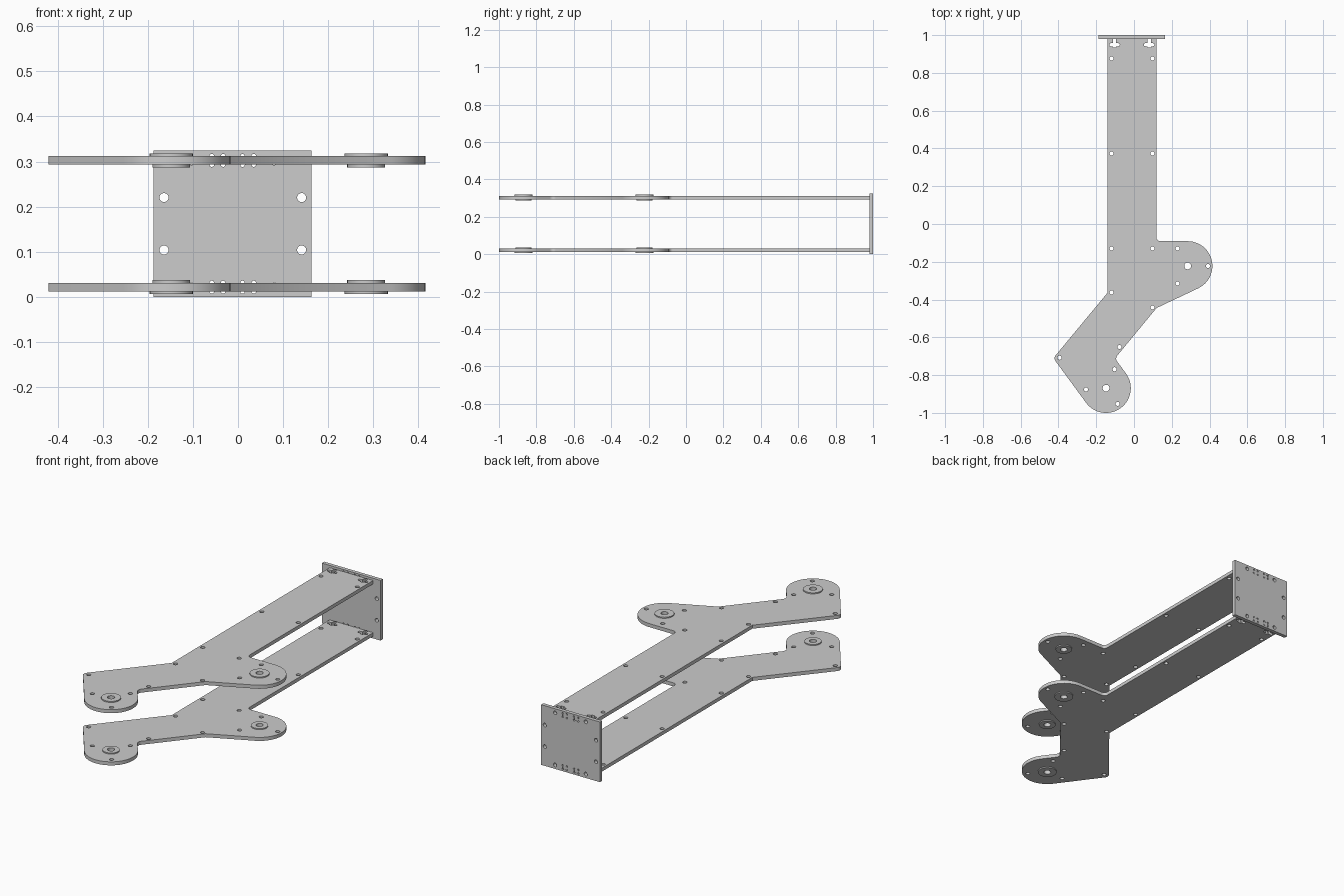
import bpy, bmesh
from math import sin, cos, radians, pi, tan
from mathutils import Vector, Matrix

if "Cube" in bpy.data.objects:
    bpy.data.objects.remove(bpy.data.objects["Cube"], do_unlink=True)

metal = bpy.data.materials.new("grey_metal")
metal.use_nodes = True
GREY = (0.604, 0.604, 0.604, 1)
metal.diffuse_color = GREY
metal.node_tree.nodes["Principled BSDF"].inputs["Base Color"].default_value = GREY


def arc(cx, cy, r, a0, a1, n=24):
    """Points on an arc from angle a0 to a1, in degrees."""
    angles = [radians(a0 + (a1 - a0) * i / n) for i in range(n + 1)]
    return [(cx + r * cos(a), cy + r * sin(a)) for a in angles]


def circle(cx, cy, r, n=32):
    return arc(cx, cy, r, 0, 360, n)[:-1]


def fillet(before, corner, after, r, n=8):
    """Round one corner of an outline."""
    c = Vector(corner)
    u, v = (Vector(before) - c).normalized(), (Vector(after) - c).normalized()
    half = u.angle(v) / 2
    centre = c + (u + v).normalized() * (r / sin(half))
    p, q = c + u * (r / tan(half)) - centre, c + v * (r / tan(half)) - centre
    return [tuple(centre + p.lerp(q, i / n).normalized() * r) for i in range(n + 1)]


def sheet(name, loops, thickness, matrix):
    """Flat part from an outer loop and hole loops."""
    curve = bpy.data.curves.new(name, "CURVE")
    curve.dimensions, curve.fill_mode = "2D", "BOTH"
    curve.extrude = thickness / 2
    for loop in loops:
        spline = curve.splines.new("POLY")
        spline.points.add(len(loop) - 1)
        for point, (x, y) in zip(spline.points, loop):
            point.co = (x, y, 0, 1)
        spline.use_cyclic_u = True
    obj = bpy.data.objects.new(name, curve)
    bpy.context.collection.objects.link(obj)
    bpy.ops.object.select_all(action="DESELECT")
    obj.select_set(True)
    bpy.context.view_layer.objects.active = obj
    bpy.ops.object.convert(target="MESH")
    obj = bpy.context.object
    obj.name = name
    mesh = obj.data
    mesh.transform(matrix)
    bm = bmesh.new()
    bm.from_mesh(mesh)
    bmesh.ops.remove_doubles(bm, verts=bm.verts, dist=1e-5)
    bmesh.ops.recalc_face_normals(bm, faces=bm.faces)
    bm.to_mesh(mesh)
    bm.free()
    mesh.materials.clear()
    mesh.materials.append(metal)
    bpy.ops.object.shade_smooth_by_angle(angle=radians(30))


LEFT, RIGHT, END = -0.14, 0.119, 0.98
MID_Z, SPACING, THICK = 0.162, 0.1405, 0.019
R = 0.131
HIP, FOOT = (0.284, -0.222), (-0.148, -0.869)
TABS = [(-0.058, -0.033), (0.01, 0.035)]
BOLTS = [-0.103, 0.08]


def nut_slot(x):
    """T-shaped slot open to the end of the arm."""
    w, y, r = 0.009, 0.949, 0.008
    return ([(x - w, END), (x - w, y + r)]
            + arc(x - 0.02, y, r, 90, 270, 8)
            + [(x - w, y - r), (x - w, 0.934), (x + w, 0.934), (x + w, y - r)]
            + arc(x + 0.02, y, r, -90, 90, 8)
            + [(x + w, y + r), (x + w, END)])


# Side arm outline, clockwise from the mounting end
outline = [(LEFT, END)] + nut_slot(BOLTS[0])
for a, b in TABS:
    a, b = a + 0.001, b - 0.001
    outline += [(a, END), (a, 0.999), (b, 0.999), (b, END)]
outline += nut_slot(BOLTS[1]) + [(RIGHT, END)]
outline += fillet((RIGHT, 0.5), (RIGHT, -0.091), (0.25, -0.091), 0.02)
outline += arc(*HIP, R, 90, -65)
knee, notch, heel, bend = (RIGHT, -0.445), (-0.101, -0.712), (-0.427, -0.71), (LEFT, -0.364)
foot = arc(*FOOT, R, 36.2, -143.8, 32)
outline.append(knee)
outline += fillet(knee, notch, foot[0], 0.025)
outline += foot
outline += fillet(foot[-1], heel, bend, 0.025)
outline.append(bend)

# Screw holes and bearing seats in the arms
screws = [(x, y) for x in (-0.119, 0.098) for y in (0.876, 0.373, -0.13)]
screws += [(-0.119, -0.362), (0.098, -0.442), (0.23, -0.13), (0.23, -0.315),
           (0.392, -0.222), (-0.394, -0.708), (-0.077, -0.651),
           (-0.103, -0.769), (-0.254, -0.877), (-0.087, -0.952)]
holes = [circle(x, y, 0.011, 16) for x, y in screws]
holes += [circle(*c, 0.042) for c in (HIP, FOOT)]

# Two matching arms, each with two flanged bearings
for level, side in (("upper", 1), ("lower", -1)):
    def at(offset):
        return Matrix.Translation((0, 0, MID_Z + side * offset))
    sheet(level + "_arm", [outline] + holes, THICK, at(SPACING))
    for joint, c in (("hip", HIP), ("foot", FOOT)):
        bore = circle(*c, 0.018)
        sheet(f"{level}_{joint}_bearing", [circle(*c, 0.042), bore],
              THICK + 0.006, at(SPACING - 0.003))
        sheet(f"{level}_{joint}_bearing_flange", [circle(*c, 0.048), bore],
              0.006, at(SPACING + THICK / 2 + 0.003))

# Mounting plate with screw holes and corner-relieved tab slots
x0, x1, top = -0.187, 0.163, 0.324
loops = [[(x0, 0), (x1, 0), (x1, top), (x0, top)]]
loops += [circle(x, MID_Z + s * 0.058, 0.01, 24) for x in (-0.164, 0.141) for s in (1, -1)]
for s in (1, -1):
    z = MID_Z + s * SPACING
    loops += [circle(x, z, 0.01, 24) for x in BOLTS]
    lo, hi = z - THICK / 2, z + THICK / 2
    for a, b in TABS:
        loops.append(arc(a, lo, 0.005, 90, 360, 12) + arc(b, lo, 0.005, 180, 450, 12)
                     + arc(b, hi, 0.005, 270, 540, 12) + arc(a, hi, 0.005, 0, 270, 12))
upright = Matrix.Translation((0, 0.99, 0)) @ Matrix.Rotation(pi / 2, 4, "X")
sheet("mounting_plate", loops, 0.02, upright)
